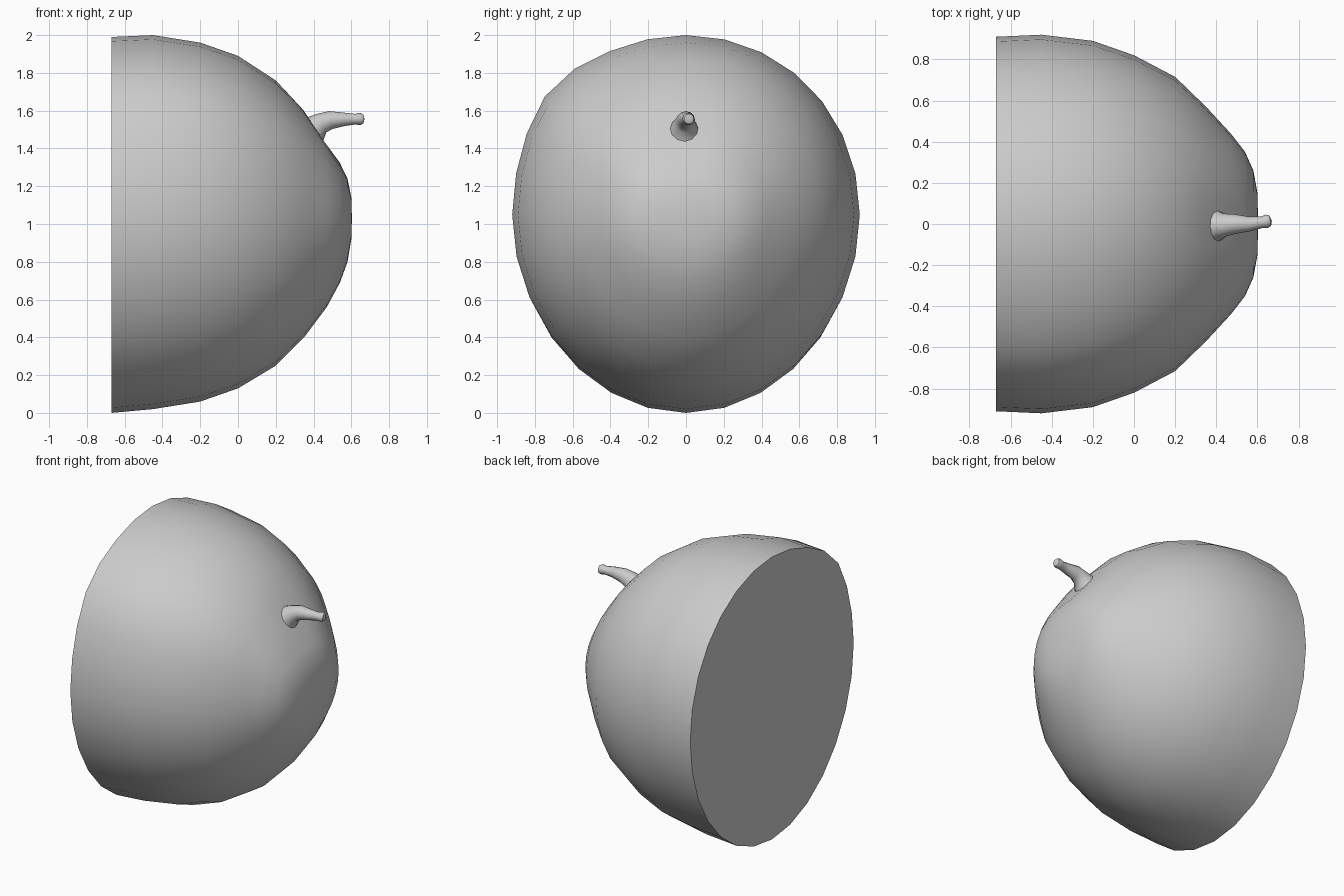
import bpy
import math
from mathutils import Vector

cube = bpy.data.objects.get("Cube")
if cube:
    bpy.data.objects.remove(cube, do_unlink=True)

# Single flat colour
grey = bpy.data.materials.new("plain grey")
grey.use_nodes = True
grey.diffuse_color = (0.6, 0.6, 0.6, 1)
grey.node_tree.nodes["Principled BSDF"].inputs["Base Color"].default_value = grey.diffuse_color


def loft(name, rings, tip):
    """Skin a list of equal rings, with a flat cap at the start and a fan to the tip."""
    count = len(rings[0])
    verts = [p for ring in rings for p in ring] + [tip]
    faces = [list(range(count))[::-1]]
    for r in range(len(rings) - 1):
        a, b = r * count, (r + 1) * count
        for i in range(count):
            j = (i + 1) % count
            faces.append((a + i, a + j, b + j, b + i))
    last = (len(rings) - 1) * count
    for i in range(count):
        faces.append((last + i, last + (i + 1) % count, len(verts) - 1))
    mesh = bpy.data.meshes.new(name)
    mesh.from_pydata(verts, [], faces)
    mesh.materials.append(grey)
    obj = bpy.data.objects.new(name, mesh)
    bpy.context.collection.objects.link(obj)
    bpy.ops.object.select_all(action="DESELECT")
    obj.select_set(True)
    bpy.context.view_layer.objects.active = obj
    bpy.ops.object.shade_smooth_by_angle(angle=math.radians(40))
    return obj


# Halved fruit: stations of (x, top, bottom, half width)
stations = [
    (-0.67, 1.99, 0, 0.91), (-0.45, 2, 0.02, 0.92), (-0.2, 1.96, 0.06, 0.89),
    (0, 1.89, 0.13, 0.82), (0.2, 1.76, 0.25, 0.715), (0.35, 1.61, 0.4, 0.57),
    (0.47, 1.45, 0.56, 0.44), (0.54, 1.33, 0.69, 0.35), (0.58, 1.24, 0.8, 0.26),
    (0.6, 1.14, 0.92, 0.15),
]
SIDES = 28
STEM_BASE = Vector((0.43, 0, 1.48))


def body_point(station, i):
    x, top, bottom, width = station
    angle = 2 * math.pi * i / SIDES
    # slight shoulder bulge on the front side
    bulge = 1 + 0.04 * math.exp(-((angle - 0.77 * math.pi) / 0.3) ** 2)
    mid, half = (top + bottom) / 2, (top - bottom) / 2
    # widest level sits a little above the middle
    lift = 0.04 * half * math.cos(angle) ** 2
    p = Vector((x, width * bulge * math.cos(angle),
                mid + lift + half * bulge * math.sin(angle)))
    # shallow dimple around the stem
    near = math.exp(-((p - STEM_BASE).length / 0.13) ** 2)
    return p - Vector((0.02, 0, 0.02)) * near


loft("fruit_half", [[body_point(s, i) for i in range(SIDES)] for s in stations],
     Vector((0.603, 0, 1.03)))

# Stem: path of (x, y, z, radius) flaring at the root and the tip
path = [
    (0.36, -0.01, 1.46, 0.1), (0.4, -0.01, 1.5, 0.078), (0.44, -0.005, 1.533, 0.056),
    (0.49, 0, 1.55, 0.048), (0.56, 0, 1.554, 0.036), (0.62, 0.008, 1.555, 0.028),
    (0.645, 0.013, 1.556, 0.033), (0.662, 0.016, 1.556, 0.026),
]
points = [Vector(p[:3]) for p in path]
rings = []
for k, p in enumerate(points):
    tangent = (points[min(k + 1, len(points) - 1)] - points[max(k - 1, 0)]).normalized()
    side = Vector((0, 0, 1)).cross(tangent).normalized()
    up = tangent.cross(side)
    turns = [2 * math.pi * i / 12 for i in range(12)]
    rings.append([p + path[k][3] * (side * math.cos(t) + up * math.sin(t)) for t in turns])
loft("stem", rings, Vector((0.67, 0.017, 1.556)))
